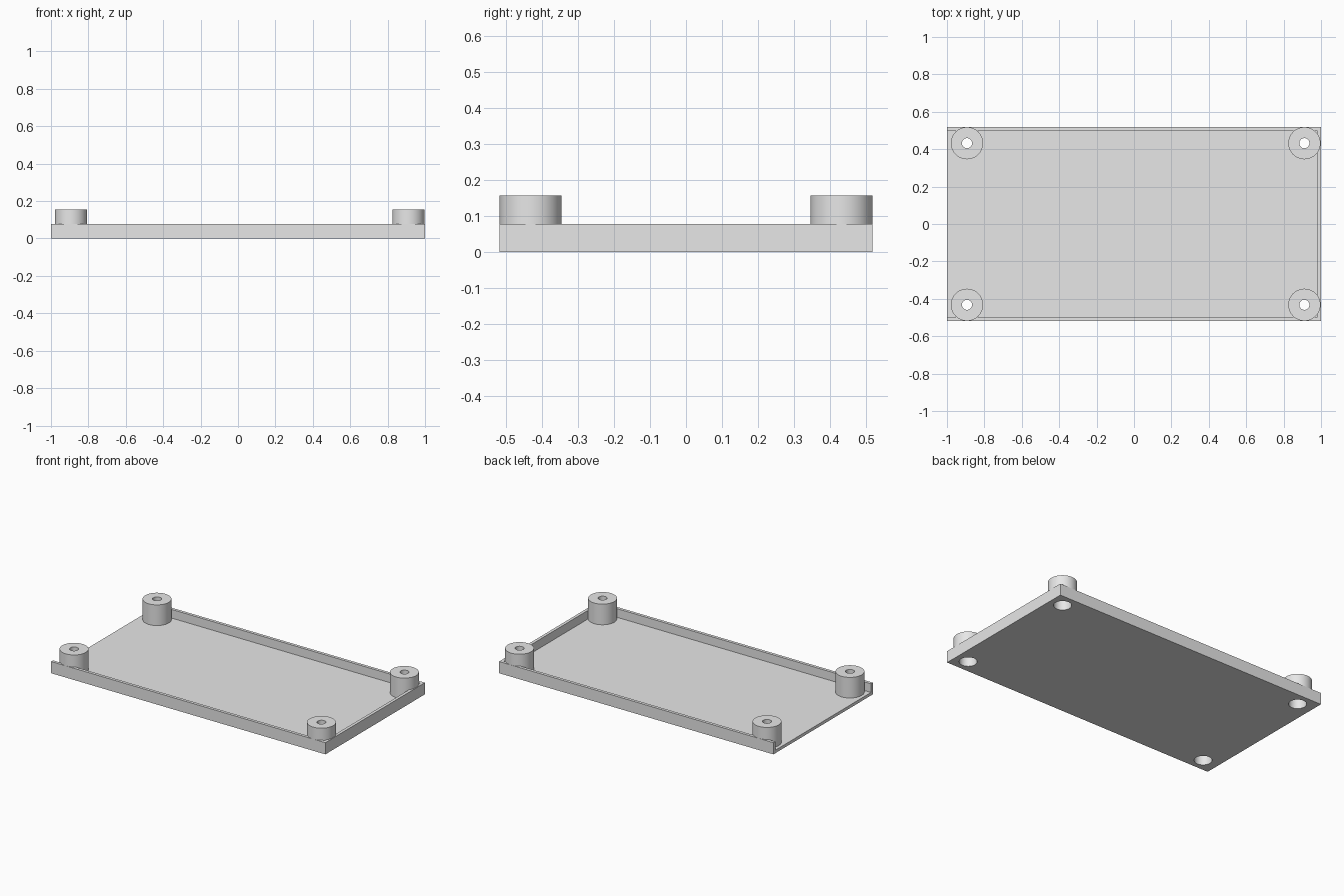
import bpy, bmesh, math

cube = bpy.data.objects.get("Cube")
if cube:
    bpy.data.objects.remove(cube, do_unlink=True)

# Main dimensions
HALF_X, HALF_Y = 1.0, 0.518
WALL, FLOOR, RIM, TOP = 0.02, 0.02, 0.077, 0.156
POST_R, HOLE_R, BORE_R, BORE_TOP = 0.086, 0.027, 0.053, 0.11
SEGMENTS = 64
POSTS = [(x, y) for x in (-0.893, 0.911) for y in (-0.432, 0.432)]

grey = bpy.data.materials.new("light_grey_plastic")
grey.use_nodes = True
grey.diffuse_color = (0.8, 0.8, 0.8, 1)
grey.node_tree.nodes["Principled BSDF"].inputs["Base Color"].default_value = (0.8, 0.8, 0.8, 1)


def add_object(name, bm):
    bmesh.ops.recalc_face_normals(bm, faces=bm.faces)
    mesh = bpy.data.meshes.new(name)
    bm.to_mesh(mesh)
    bm.free()
    mesh.materials.append(grey)
    obj = bpy.data.objects.new(name, mesh)
    bpy.context.collection.objects.link(obj)
    return obj


def box(name, low, high):
    bm = bmesh.new()
    bmesh.ops.create_cube(bm, size=1)
    for v in bm.verts:
        v.co = [h if c > 0 else l for c, l, h in zip(v.co, low, high)]
    return add_object(name, bm)


def lathe(name, profile, x, y):
    """Spin a closed (radius, height) outline around a vertical axis."""
    bm = bmesh.new()
    rings = []
    for r, z in profile:
        rings.append([bm.verts.new((x + r * math.cos(a), y + r * math.sin(a), z))
                      for a in (math.tau * i / SEGMENTS for i in range(SEGMENTS))])
    for k, ring in enumerate(rings):
        after = rings[(k + 1) % len(rings)]
        for i in range(SEGMENTS):
            j = (i + 1) % SEGMENTS
            bm.faces.new((ring[i], ring[j], after[j], after[i]))
    return add_object(name, bm)


def cut(target, cutter):
    cutter.hide_render = True
    mod = target.modifiers.new("cut", "BOOLEAN")
    mod.operation = "DIFFERENCE"
    mod.solver = "EXACT"
    mod.object = cutter
    bpy.context.view_layer.objects.active = target
    bpy.ops.object.modifier_apply(modifier=mod.name)
    bpy.data.objects.remove(cutter, do_unlink=True)


def shade(obj):
    bpy.ops.object.select_all(action="DESELECT")
    obj.select_set(True)
    bpy.context.view_layer.objects.active = obj
    bpy.ops.object.shade_smooth_by_angle(angle=math.radians(30))


# Tray: floor with three walls, open on the -x end
tray = box("tray", (-HALF_X, -HALF_Y, 0), (HALF_X, HALF_Y, RIM))
cut(tray, box("pocket_cutter", (-HALF_X - 1, WALL - HALF_Y, FLOOR),
              (HALF_X - WALL, HALF_Y - WALL, 1)))

# Screw head recesses through the floor
for x, y in POSTS:
    bm = bmesh.new()
    bmesh.ops.create_cone(bm, cap_ends=True, segments=SEGMENTS,
                          radius1=BORE_R, radius2=BORE_R, depth=0.2)
    bmesh.ops.translate(bm, verts=bm.verts, vec=(x, y, 0))
    cut(tray, add_object("recess_cutter", bm))
shade(tray)

# Corner posts with a stepped bore
outline = [(BORE_R, FLOOR), (POST_R, FLOOR), (POST_R, TOP),
           (HOLE_R, TOP), (HOLE_R, BORE_TOP), (BORE_R, BORE_TOP)]
for x, y in POSTS:
    name = f"{'back' if y > 0 else 'front'}_{'left' if x > 0 else 'right'}_post"
    shade(lathe(name, outline, x, y))
